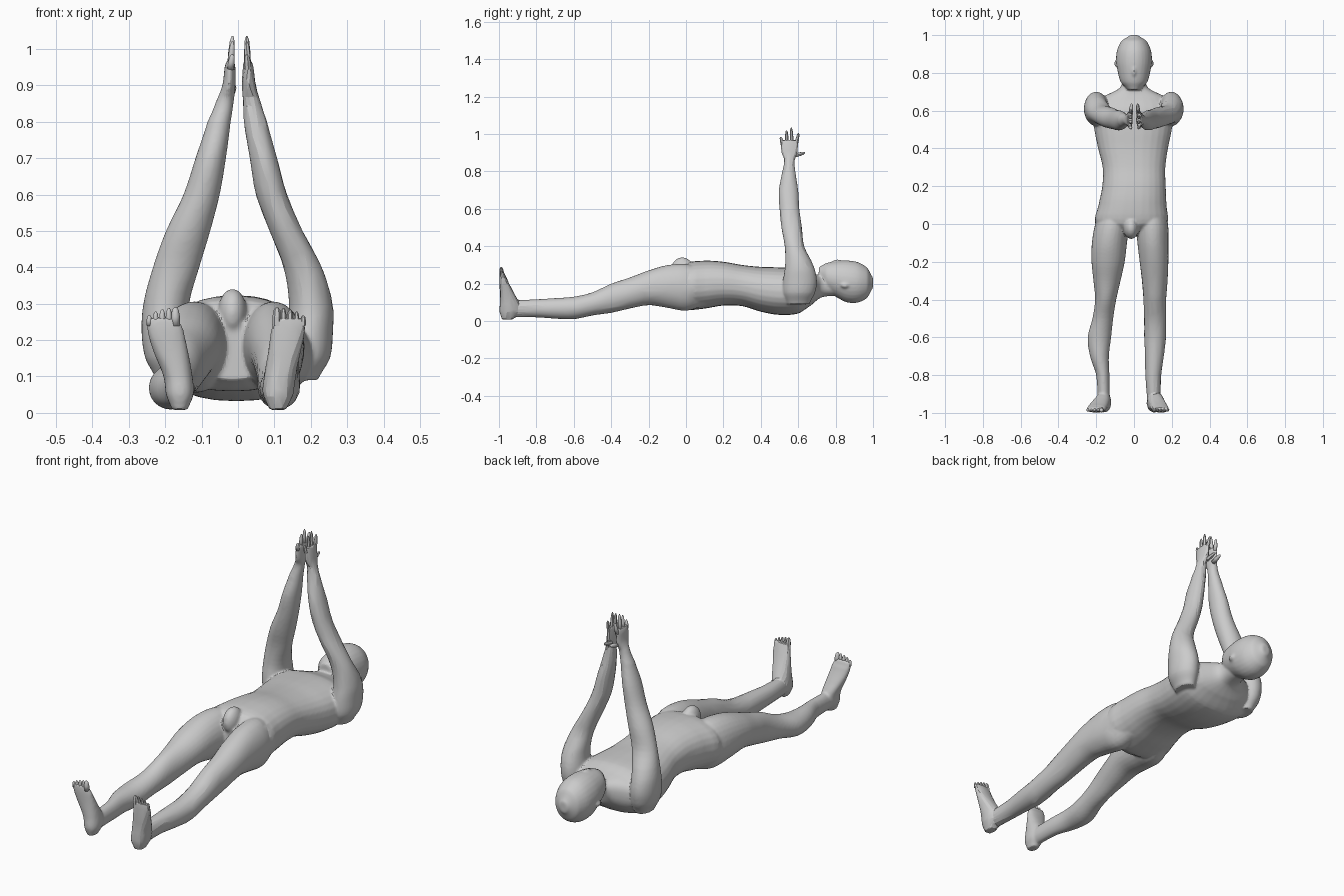
import bpy, bmesh, math
from mathutils import Vector

if "Cube" in bpy.data.objects:
    bpy.data.objects.remove(bpy.data.objects["Cube"])

skin = bpy.data.materials.new("plain_grey")
skin.diffuse_color = (0.6, 0.6, 0.6, 1)
skin.use_nodes = True
skin.node_tree.nodes["Principled BSDF"].inputs["Base Color"].default_value = skin.diffuse_color


def make(name, bm):
    bmesh.ops.recalc_face_normals(bm, faces=bm.faces)
    me = bpy.data.meshes.new(name)
    bm.to_mesh(me)
    bm.free()
    ob = bpy.data.objects.new(name, me)
    bpy.context.collection.objects.link(ob)
    me.materials.append(skin)
    return ob


def spline(rows, steps=4):
    """Smooth curve through the given cross-sections."""
    out = []
    for i in range(len(rows) - 1):
        a, b, c, d = (rows[max(0, min(len(rows) - 1, i + k))] for k in (-1, 0, 1, 2))
        for s in range(steps):
            t = s / steps
            out.append([q + 0.5 * t * (r - p + t * (2 * p - 5 * q + 4 * r - w
                        + t * (3 * (q - r) + w - p)))
                        for p, q, r, w in zip(a, b, c, d)])
            out[-1][0] = b[0] + t * (c[0] - b[0])
    return out + [list(rows[-1])]


def loft(name, rows, axis, power=2.0, sides=28):
    """Rows are (position, centre x, other centre, radius x, other radius)."""
    bm = bmesh.new()
    rings = []
    for p, cx, co, rx, ro in spline(rows):
        ring = []
        for k in range(sides):
            a = 2 * math.pi * k / sides
            c, s = math.cos(a), math.sin(a)
            x = cx + rx * math.copysign(abs(c) ** (2 / power), c)
            o = co + ro * math.copysign(abs(s) ** (2 / power), s)
            ring.append(bm.verts.new((x, p, o) if axis == 'Y' else (x, o, p)))
        rings.append(ring)
    for r, q in zip(rings, rings[1:]):
        for k in range(sides):
            j = (k + 1) % sides
            bm.faces.new((r[k], r[j], q[j], q[k]))
    bm.faces.new(rings[0])
    bm.faces.new(rings[-1])
    return make(name, bm)


def ball(name, loc, size):
    bm = bmesh.new()
    bmesh.ops.create_uvsphere(bm, u_segments=20, v_segments=12, radius=1)
    for v in bm.verts:
        v.co = Vector([c * s + l for c, s, l in zip(v.co, size, loc)])
    return make(name, bm)


def digit(name, a, b, r, sides):
    """Tapered finger or toe from a to b."""
    a, b = Vector(a), Vector(b)
    turn = (b - a).to_track_quat('Z', 'Y')
    bm = bmesh.new()
    rings = []
    for t, k in ((0, 1), (0.5, 0.95), (0.85, 0.7), (1, 0.25)):
        rings.append([bm.verts.new(a.lerp(b, t) + turn @ Vector(
            (r * k * math.cos(6.28319 * i / sides), r * k * math.sin(6.28319 * i / sides), 0)))
            for i in range(sides)])
    for p, q in zip(rings, rings[1:]):
        for i in range(sides):
            j = (i + 1) % sides
            bm.faces.new((p[i], p[j], q[j], q[i]))
    bm.faces.new(rings[0])
    bm.faces.new(rings[-1])
    ob = make(name, bm)
    if sides > 6:
        for f in ob.data.polygons:
            f.use_smooth = True


def swap(rows, cx_rx):
    """Same limb with other sideways centres and widths."""
    return [(r[0], c, r[2], w, r[4]) for r, (c, w) in zip(rows, cx_rx)]


parts = []
# Torso and neck
parts.append(loft("torso", [
    (-.06, -.015, .17, .10, .08), (0, -.015, .185, .19, .125), (.1, -.008, .195, .18, .128),
    (.2, 0, .2, .168, .117), (.3, 0, .19, .166, .11), (.4, -.005, .17, .185, .12),
    (.5, -.005, .16, .205, .127), (.6, -.005, .16, .215, .12), (.67, 0, .17, .17, .085),
    (.72, 0, .185, .075, .06), (.79, 0, .19, .058, .055)], 'Y', 2.3))
parts.append(ball("groin", (-.015, -.02, .275), (.04, .06, .066)))

# Head, ears and nose
parts.append(loft("head", [
    (.71, 0, .25, .035, .04), (.75, 0, .235, .07, .075), (.8, 0, .225, .085, .095),
    (.86, 0, .212, .095, .112), (.92, 0, .207, .09, .108), (.97, 0, .205, .066, .08),
    (1.0, 0, .205, .022, .028)], 'Y'))
for s in (-1, 1):
    parts.append(ball("ear", (s * .09, .85, .19), (.014, .024, .014)))
parts.append(ball("nose", (0, .81, .315), (.012, .03, .015)))

# Legs
leg = [(-.95, -.16, .065, .032, .045), (-.8, -.165, .068, .035, .048),
       (-.7, -.183, .068, .05, .055), (-.6, -.183, .07, .062, .06),
       (-.5, -.165, .092, .055, .062), (-.4, -.15, .122, .056, .078),
       (-.3, -.143, .15, .072, .083), (-.2, -.137, .178, .088, .093),
       (-.1, -.13, .185, .093, .114), (0, -.115, .18, .09, .125), (.1, -.09, .18, .07, .1)]
parts.append(loft("left_leg", leg, 'Y'))
parts.append(loft("right_leg", swap(leg, [
    (.105, .035), (.102, .042), (.108, .05), (.112, .058), (.112, .058), (.11, .06),
    (.11, .068), (.106, .076), (.1, .082), (.095, .085), (.08, .07)]), 'Y'))

# Feet, toes pointing up
foot = [(.008, -.16, -.955, .022, .03), (.05, -.16, -.945, .038, .052),
        (.1, -.165, -.945, .04, .05), (.17, -.185, -.963, .048, .033),
        (.23, -.2, -.978, .05, .02), (.262, -.207, -.984, .044, .012)]
parts.append(loft("left_foot", foot, 'Z', 2.3))
parts.append(loft("right_foot", swap(foot, [
    (.11, .024), (.11, .042), (.115, .044), (.128, .045), (.138, .047), (.141, .043)]), 'Z', 2.3))

# Arms and palms
arm = [(.09, -.185, .6, .04, .06), (.15, -.195, .605, .06, .085), (.22, -.2, .61, .065, .09),
       (.3, -.197, .605, .063, .075), (.4, -.17, .58, .064, .052), (.5, -.137, .565, .061, .055),
       (.6, -.1, .553, .05, .053), (.7, -.075, .548, .042, .052), (.8, -.052, .55, .032, .035),
       (.86, -.035, .553, .024, .028), (.9, -.025, .553, .018, .043),
       (.95, -.022, .553, .015, .048), (.968, -.021, .553, .011, .045)]
parts.append(loft("left_arm", arm, 'Z'))
parts.append(loft("right_arm", swap(arm, [
    (.18, .04), (.193, .06), (.198, .063), (.2, .06), (.178, .053), (.132, .046), (.092, .043),
    (.07, .038), (.048, .032), (.037, .024), (.03, .019), (.028, .015), (.027, .011)]), 'Z'))

# Merge into one smooth body
bpy.ops.object.select_all(action='DESELECT')
for ob in parts:
    ob.select_set(True)
body = parts[0]
bpy.context.view_layer.objects.active = body
bpy.ops.object.join()
body.name = "body"
rm = body.modifiers.new("merge", 'REMESH')
rm.mode = 'VOXEL'
rm.voxel_size = 0.006
sm = body.modifiers.new("soften", 'SMOOTH')
sm.iterations = 6
bpy.ops.object.convert(target='MESH')
body = bpy.context.object

# Coarse facets on the right arm and leg
verts = body.data.vertices
coarse = [v.index for v in verts
          if (v.co.x > .03 and v.co.y < -.12) or (v.co.x > .14 and v.co.y < .05)
          or (v.co.x > .008 and v.co.z > .36) or (v.co.x > .17 and v.co.y > .45 and v.co.z > .27)]
group = body.vertex_groups.new(name="coarse")
group.add(coarse, 1.0, 'REPLACE')
dec = body.modifiers.new("facets", 'DECIMATE')
dec.vertex_group = group.name
dec.ratio = 1 - 0.97 * len(coarse) / len(verts)
bpy.ops.object.convert(target='MESH')
body = bpy.context.object
bpy.ops.object.shade_smooth_by_angle(angle=math.radians(16))
body.data.materials.clear()
body.data.materials.append(skin)

# Fingers, thumbs and toes
for side, hx, tip, tx, sides in (("left", -.021, -.015, -.206, 10), ("right", .027, .024, .141, 6)):
    s = -1 if side == "left" else 1
    for y0, y1, z1 in ((.515, .506, .985), (.541, .537, 1.02), (.566, .563, 1.035), (.589, .602, 1.005)):
        digit(side + "_finger", (hx, y0, .945), (tip, y1, z1), .0095, sides)
    digit(side + "_thumb", (hx - s * .004, .58, .885), (hx - s * .008, .637, .9), .011, sides)
    for i, (z, r) in enumerate(((.29, .013), (.288, .009), (.284, .009), (.278, .008), (.268, .008))):
        x = tx + s * (i * .018 - .034)
        digit(side + "_toe", (x, -.984, .24), (x, -.988, z), r, sides)
